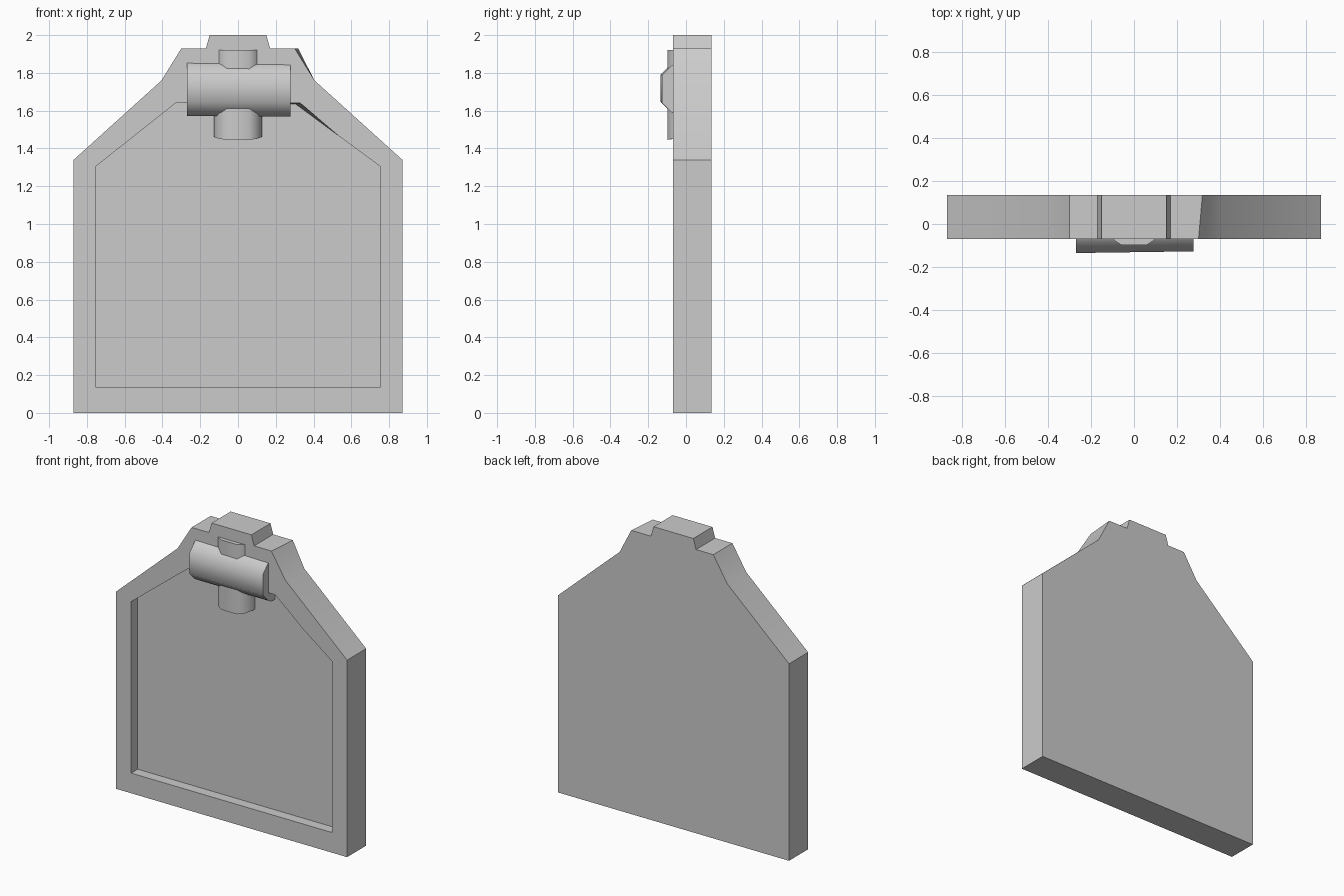
import bpy, bmesh, math

if "Cube" in bpy.data.objects:
    bpy.data.objects.remove(bpy.data.objects["Cube"])


def loft(name, loop_a, loop_b, angle=30):
    """Closed solid between two matching 3D loops."""
    bm = bmesh.new()
    a = [bm.verts.new(p) for p in loop_a]
    b = [bm.verts.new(p) for p in loop_b]
    bm.faces.new(a)
    bm.faces.new(b[::-1])
    n = len(a)
    for i in range(n):
        bm.faces.new((a[i], b[i], b[(i + 1) % n], a[(i + 1) % n]))
    bmesh.ops.recalc_face_normals(bm, faces=bm.faces)
    me = bpy.data.meshes.new(name)
    bm.to_mesh(me)
    bm.free()
    me.shade_smooth()
    me.set_sharp_from_angle(angle=math.radians(angle))
    ob = bpy.data.objects.new(name, me)
    bpy.context.collection.objects.link(ob)
    return ob


def mirrored(half):
    return half + [(-x, z) for x, z in reversed(half)]


def at_y(points, y, moved={}):
    pts = [moved.get(i, p) for i, p in enumerate(points)]
    return [(x, y, z) for x, z in pts]


# Slab, with one rear shoulder corner slightly wider
outline = mirrored([(0.87, 0), (0.87, 1.34), (0.405, 1.76),
                    (0.30, 1.93), (0.17, 1.93), (0.15, 2.0)])
slab = loft("slab", at_y(outline, -0.07), at_y(outline, 0.135, {3: (0.318, 1.93)}))

# Front recess, with one slanted wall
inner = mirrored([(0.755, 0.137), (0.755, 1.303), (0.33, 1.64)])
cutter = loft("recess_cutter", at_y(inner, -0.14, {2: (0.355, 1.645)}),
              at_y(inner, 0.0, {2: (0.305, 1.635)}))
cutter.hide_render = True
mod = slab.modifiers.new("recess", "BOOLEAN")
mod.operation = "DIFFERENCE"
mod.solver = "EXACT"
mod.object = cutter
bpy.context.view_layer.objects.active = slab
bpy.ops.object.modifier_apply(modifier=mod.name)
bpy.data.objects.remove(cutter)
slab.data.shade_smooth()
slab.data.set_sharp_from_angle(angle=math.radians(30))

# Mallet head: faceted bar lying along x
head = mirrored([(0.147, 0.03), (0.147, -0.045), (0.125, -0.08), (0.072, -0.133)])
loft("mallet_head",
     [(-0.27, y - 0.002, 1.719 + z) for z, y in head],
     [(0.277, y + 0.006, 1.715 + z) for z, y in head], 60)

# Mallet handle: faceted upright bar through the head
grip = mirrored([(0.127, 0.03), (0.127, -0.02), (0.1, -0.07), (0.06, -0.097)])
loft("mallet_handle",
     [(x, y, 1.465 + 0.2 * min(y, 0)) for x, y in grip],
     [(x, y, 1.92) for x, y in grip], 60)
